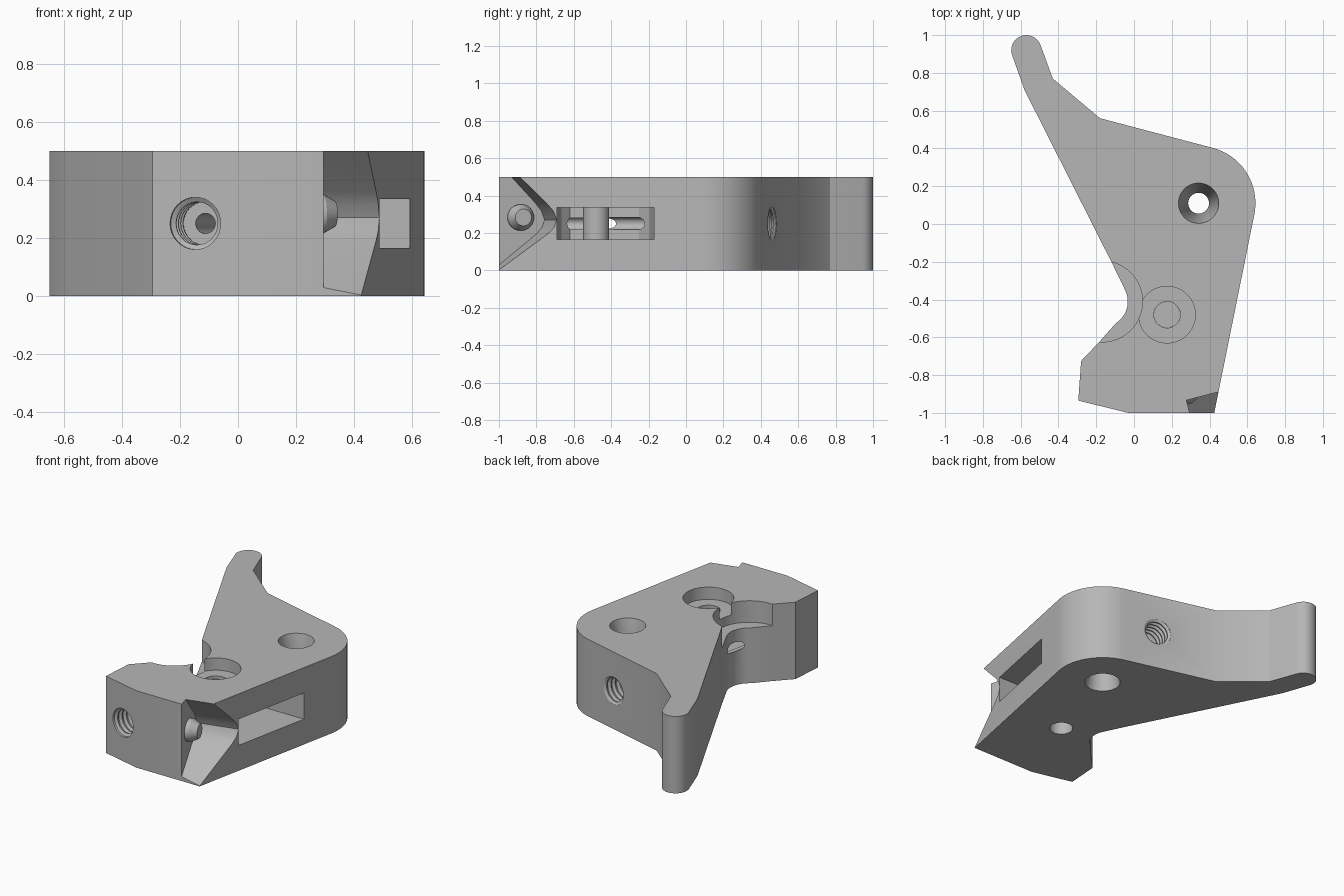
import bpy, bmesh
from math import sin, cos, pi, radians
from mathutils import Matrix, Vector

if "Cube" in bpy.data.objects:
    bpy.data.objects.remove(bpy.data.objects["Cube"])

grey = bpy.data.materials.new("plain_grey")
grey.use_nodes = True
colour = (0.47, 0.47, 0.47, 1)
grey.diffuse_color = colour
grey.node_tree.nodes["Principled BSDF"].inputs["Base Color"].default_value = colour


def arc(cx, cy, r, start, end, n):
    angles = [radians(start + (end - start) * i / n) for i in range(n + 1)]
    return [(cx + r * cos(a), cy + r * sin(a)) for a in angles]


def stack(name, rings, frame):
    """Join equal-sized rings of points into a closed solid."""
    bm = bmesh.new()
    loops = [[bm.verts.new(frame @ Vector(p)) for p in ring] for ring in rings]
    n = len(loops[0])
    for low, high in zip(loops, loops[1:]):
        for i in range(n):
            j = (i + 1) % n
            bm.faces.new((low[i], low[j], high[j], high[i]))
    bm.faces.new(loops[0][::-1])
    bm.faces.new(loops[-1])
    bmesh.ops.recalc_face_normals(bm, faces=bm.faces)
    mesh = bpy.data.meshes.new(name)
    bm.to_mesh(mesh)
    bm.free()
    mesh.materials.append(grey)
    ob = bpy.data.objects.new(name, mesh)
    bpy.context.collection.objects.link(ob)
    return ob


def prism(name, outline, low, high, frame=Matrix()):
    return stack(name, [[(x, y, h) for x, y in outline] for h in (low, high)], frame)


def lathe(name, profile, frame, n=40):
    rings = [[(r * cos(2 * pi * i / n), r * sin(2 * pi * i / n), h) for i in range(n)]
             for r, h in profile]
    return stack(name, rings, frame)


def upright(x, y):
    return Matrix.Translation((x, y, 0))


def along(origin, direction):
    turn = Vector(direction).to_track_quat("Z", "Y").to_matrix().to_4x4()
    return Matrix.Translation(origin) @ turn


def smooth(ob):
    bpy.ops.object.select_all(action="DESELECT")
    ob.select_set(True)
    bpy.context.view_layer.objects.active = ob
    bpy.ops.object.shade_smooth_by_angle(angle=radians(28))


# Lever plate outline
outline = [(0.445, -0.9), (0.425, -1), (-0.03, -1), (-0.295, -0.935), (-0.28, -0.725), (-0.18, -0.62)]
outline += arc(-0.17, -0.41, 0.137, -58, 25, 12)
outline += [(-0.12, -0.2), (-0.58, 0.71)]
outline += arc(-0.57, 0.92, 0.08, 195, 18, 14)
outline += [(-0.43, 0.77), (-0.18, 0.56)]
outline += arc(0.34, 0.11, 0.303, 77, -11, 16)
body = prism("lever_body", outline, 0, 0.5)

cutters = []

# Round ledge above the notch, and the screw counterbore
cutters.append(lathe("notch_recess", [(0.215, 0.36), (0.215, 0.6)], upright(-0.17, -0.41), 64))
cutters.append(lathe("screw_counterbore", [(0.15, 0.42), (0.15, 0.6)], upright(0.175, -0.48), 64))
cutters.append(lathe("screw_hole", [(0.07, -0.1), (0.07, 0.55)], upright(0.175, -0.48)))

# Pivot hole, flared toward both faces
cutters.append(lathe("pivot_hole", [(0.107, -0.002), (0.055, 0.25), (0.107, 0.502)],
                     upright(0.342, 0.11), 48))

# Side slot reaching in to the notch wall
slot = [(0.8, -0.69), (0.1, -0.69), (0.0, -0.665), (-0.045, -0.62),
        (0.04, -0.25), (0.1, -0.195), (0.2, -0.17), (0.8, -0.17)]
cutters.append(prism("side_slot", slot, 0.165, 0.335))

# Long bore with a threaded mouth at each end
front = Vector((-0.147, -0.971, 0.25))
back = Vector((0.203, 0.471, 0.25))
axis = (back - front).normalized()
length = (back - front).length
cutters.append(lathe("long_bore", [(0.035, 0.05), (0.035, length - 0.05)], along(front, axis), 24))


def thread(name, origin, direction, turns):
    pitch = 0.034
    profile = [(0.09, -0.06), (0.09, 0.012)]
    for i in range(turns):
        h = 0.012 + i * pitch
        profile += [(0.074, h + pitch * 0.3), (0.074, h + pitch * 0.5), (0.09, h + pitch * 0.8), (0.09, h + pitch)]
    return lathe(name, profile, along(origin, direction), 32)


cutters.append(thread("front_thread", front, axis, 4))
cutters.append(thread("back_thread", back, -axis, 5))

# Rounded V cut through the front corner
across = Vector((0.968, 0.25, 0)).normalized()
inward = Vector((-across.y, across.x, 0))
vee_frame = Matrix((inward, (0, 0, 1), across)).transposed().to_4x4()
vee = [(-1.5, 0.6), (-1.067, 0.6), (-0.841, 0.36), (-0.808, 0.318), (-0.79, 0.27),
       (-0.806, 0.226), (-0.841, 0.19), (-1.19, -0.09), (-1.5, -0.09)]
cutters.append(prism("corner_cut", vee, 0.035, 0.8, vee_frame))

# Apply every cut to the plate, then discard the cutters
for cutter in cutters:
    cutter.hide_render = True
    cut = body.modifiers.new(cutter.name, "BOOLEAN")
    cut.operation = "DIFFERENCE"
    cut.solver = "EXACT"
    cut.object = cutter
bpy.context.view_layer.update()
result = bpy.data.meshes.new_from_object(body.evaluated_get(bpy.context.evaluated_depsgraph_get()))
body.modifiers.clear()
body.data = result
for cutter in cutters:
    bpy.data.objects.remove(cutter)
smooth(body)

# Post inside the screw hole, crossing the slot
post = lathe("slot_post", [(0.0695, 0.09), (0.0695, 0.4)], upright(0.175, -0.48))
smooth(post)

# Tapered stud on the wall of the corner cut
stud_base = across * 0.03 + inward * -0.925 + Vector((0, 0, 0.283))
stud = lathe("corner_stud", [(0.07, 0), (0.07, 0.03), (0.045, 0.075)], along(stud_base, across), 32)
smooth(stud)
